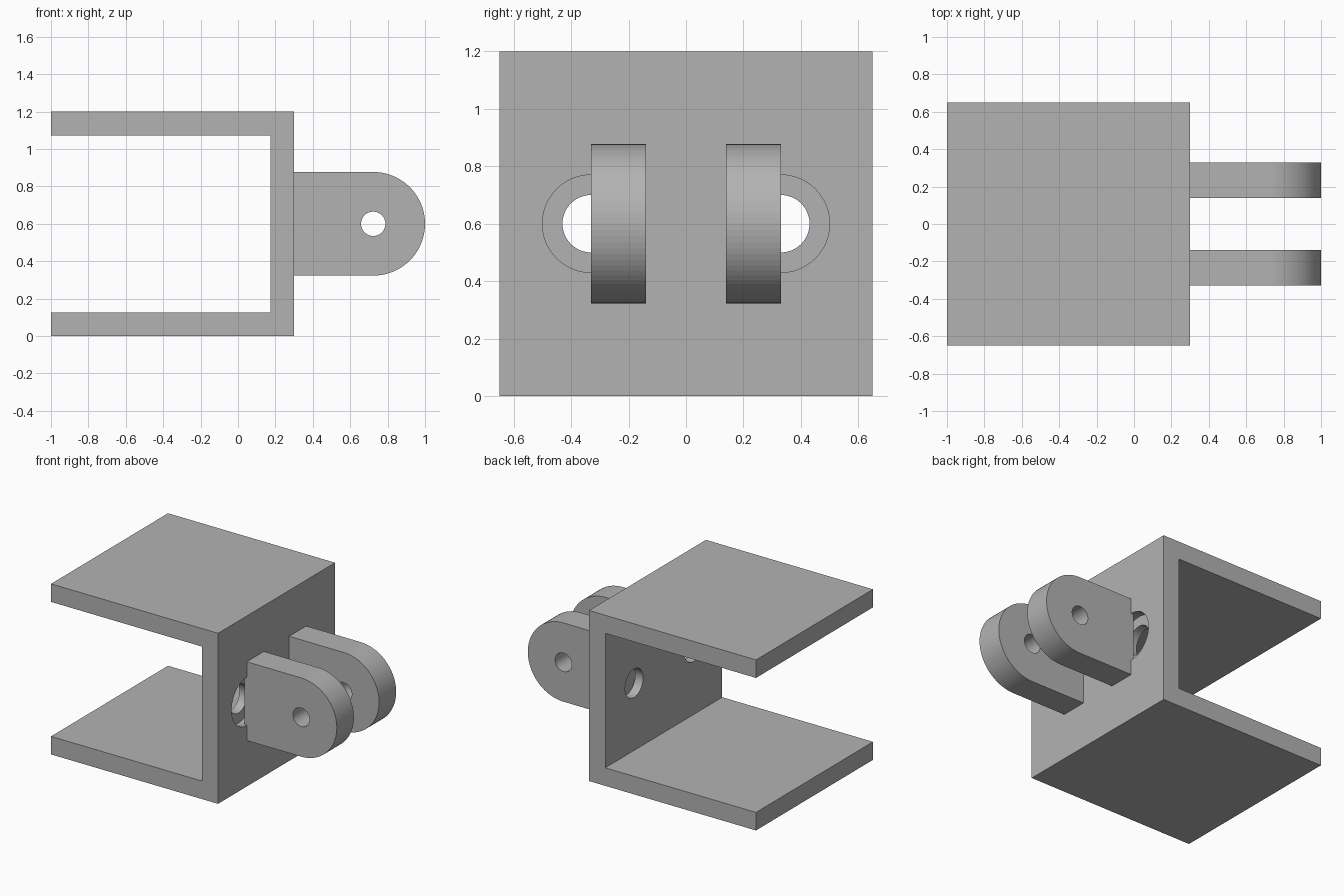
import bpy, bmesh, math
from mathutils import Matrix

if "Cube" in bpy.data.objects:
    bpy.data.objects.remove(bpy.data.objects["Cube"], do_unlink=True)

# One plain grey for the whole bracket
GREY = (0.45, 0.45, 0.45, 1)
grey = bpy.data.materials.new("plain grey")
grey.use_nodes = True
grey.diffuse_color = GREY
grey.node_tree.nodes["Principled BSDF"].inputs["Base Color"].default_value = GREY

MID = 0.6            # height of every hole axis
WALL = 0.127         # channel thickness
BACK, FACE = -1, 0.3  # open end and web face of the channel
DEPTH, HEIGHT = 1.3, 1.2
LUG_IN, LUG_OUT = 0.14, 0.33
LUG_R = 0.277
PIN_X = 1 - LUG_R


def finish(name, bm):
    bmesh.ops.recalc_face_normals(bm, faces=bm.faces)
    mesh = bpy.data.meshes.new(name)
    bm.to_mesh(mesh)
    bm.free()
    mesh.materials.append(grey)
    obj = bpy.data.objects.new(name, mesh)
    bpy.context.collection.objects.link(obj)
    return obj


def extrude_xz(name, profile, y0, y1):
    """Extrude a closed x-z outline from y0 to y1."""
    bm = bmesh.new()
    face = bm.faces.new([bm.verts.new((x, y0, z)) for x, z in profile])
    new = bmesh.ops.extrude_face_region(bm, geom=[face])["geom"]
    verts = [v for v in new if isinstance(v, bmesh.types.BMVert)]
    bmesh.ops.translate(bm, verts=verts, vec=(0, y1 - y0, 0))
    return finish(name, bm)


def drill(target, radius, length, centre, axis):
    """Cut a round hole along the x or y axis."""
    turn = Matrix.Rotation(math.pi / 2, 4, "Y" if axis == "X" else "X")
    bm = bmesh.new()
    bmesh.ops.create_cone(bm, cap_ends=True, segments=48, radius1=radius,
                          radius2=radius, depth=length,
                          matrix=Matrix.Translation(centre) @ turn)
    cutter = finish("hole_cutter", bm)
    cutter.hide_render = True
    mod = target.modifiers.new("hole", "BOOLEAN")
    mod.operation, mod.solver, mod.object = "DIFFERENCE", "EXACT", cutter
    bpy.context.view_layer.objects.active = target
    bpy.ops.object.modifier_apply(modifier=mod.name)
    bpy.data.objects.remove(cutter, do_unlink=True)


# Channel: two flanges joined by an upright web
inner = FACE - WALL
channel = extrude_xz("channel", [
    (BACK, 0), (FACE, 0), (FACE, HEIGHT), (BACK, HEIGHT),
    (BACK, HEIGHT - WALL), (inner, HEIGHT - WALL), (inner, WALL), (BACK, WALL),
], -DEPTH / 2, DEPTH / 2)

# Counterbored bolt holes in the web, half behind each lug
for side in (-1, 1):
    y = side * LUG_OUT
    drill(channel, 0.1, 0.5, (FACE, y, MID), "X")
    drill(channel, 0.17, 0.13, (FACE, y, MID), "X")

# Pair of round-ended lugs with pin holes
arc = [(PIN_X + LUG_R * math.cos(a), MID + LUG_R * math.sin(a))
       for a in (math.pi * (i / 40 - 0.5) for i in range(41))]
root = FACE - 0.02
outline = [(root, MID - LUG_R)] + arc + [(root, MID + LUG_R)]
for name, side in (("front_lug", -1), ("back_lug", 1)):
    lug = extrude_xz(name, outline, side * LUG_IN, side * LUG_OUT)
    drill(lug, 0.065, 0.5, (PIN_X, side * (LUG_IN + LUG_OUT) / 2, MID), "Y")
